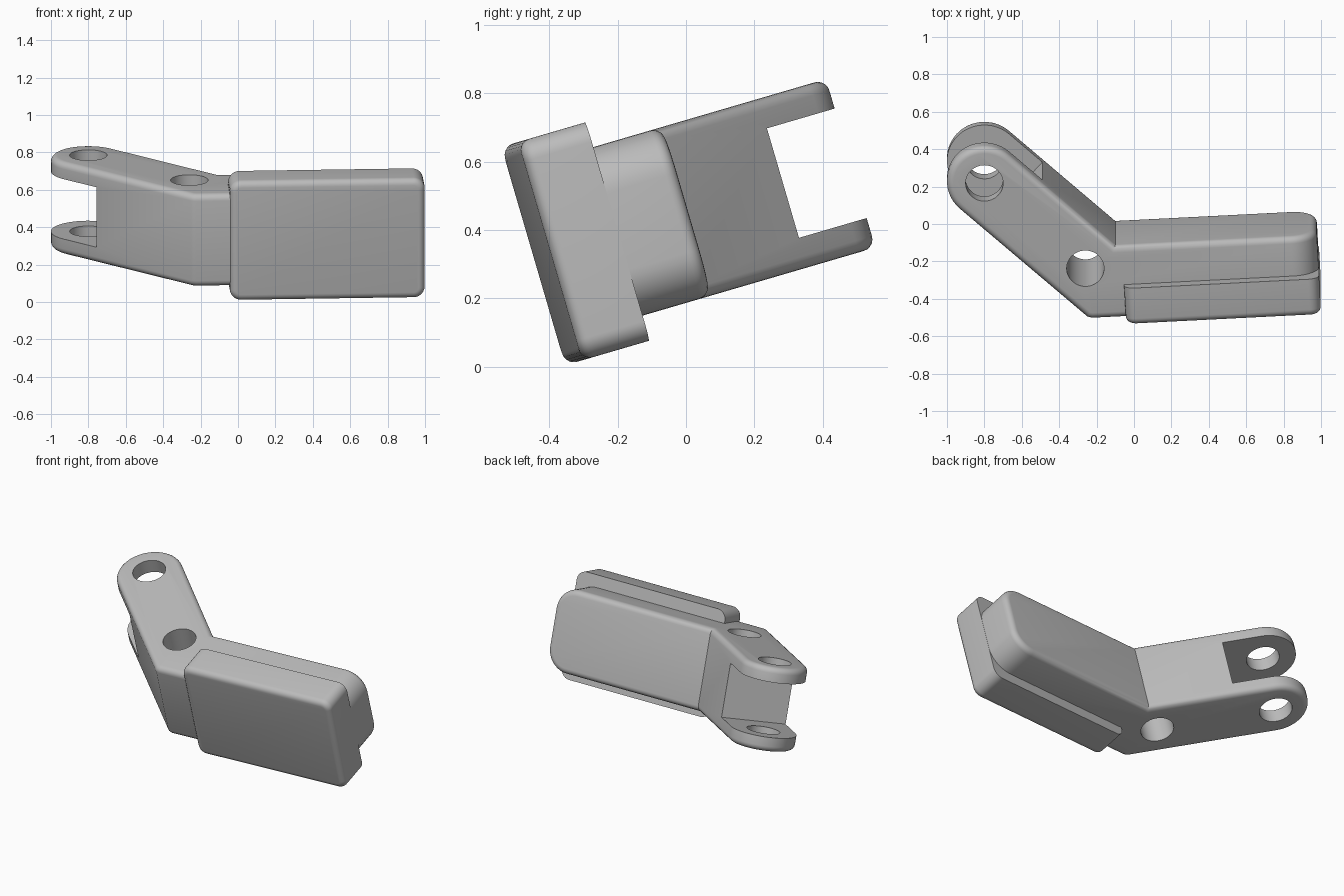
import bpy
import bmesh
from math import cos, sin, pi, radians
from mathutils import Matrix, Vector

cube = bpy.data.objects.get("Cube")
if cube:
    bpy.data.objects.remove(cube, do_unlink=True)

TILT = radians(16.3)      # whole part leans back about x
MID = 0.436               # mid-plane height along the tilted axis
ARM = radians(138.4)      # direction of the forked arm
LUG = Vector((-0.8, 0.43, 0))
RADIUS, HOLE = 0.2, 0.1
PLACE = Matrix.Rotation(TILT, 4, "X") @ Matrix.Translation((0, 0, MID))

grey = bpy.data.materials.new("plain grey")
grey.use_nodes = True
COLOUR = (0.5, 0.5, 0.5, 1)
grey.diffuse_color = COLOUR
grey.node_tree.nodes["Principled BSDF"].inputs["Base Color"].default_value = COLOUR


def finish(name, bm):
    bmesh.ops.recalc_face_normals(bm, faces=bm.faces)
    mesh = bpy.data.meshes.new(name)
    bm.to_mesh(mesh)
    bm.free()
    obj = bpy.data.objects.new(name, mesh)
    bpy.context.collection.objects.link(obj)
    obj.matrix_world = PLACE
    mesh.materials.append(grey)
    return obj


def round_edges(bm, edges, size, steps):
    bmesh.ops.bevel(bm, geom=edges, offset=size, segments=steps,
                    profile=0.5, affect="EDGES", clamp_overlap=True)


def rounded_prism(name, profile, half, corner, corner_rule, fillet, rim_rule):
    """Extrude a plan profile, round its end corners, then fillet the rim."""
    bm = bmesh.new()
    base = bm.faces.new([bm.verts.new((x, y, -half)) for x, y in profile])
    new = bmesh.ops.extrude_face_region(bm, geom=[base])["geom"]
    top = [v for v in new if isinstance(v, bmesh.types.BMVert)]
    bmesh.ops.translate(bm, verts=top, vec=(0, 0, 2 * half))
    bmesh.ops.recalc_face_normals(bm, faces=bm.faces)
    ends = []
    for e in bm.edges:
        d = e.verts[1].co - e.verts[0].co
        if abs(d.y) > 3 * abs(d.x) and abs(d.z) < 0.01 and corner_rule(e):
            ends.append(e)
    round_edges(bm, ends, corner, 10)
    bm.normal_update()
    rim = [e for e in bm.edges if e.calc_face_angle(0) > 0.9 and rim_rule(e)]
    round_edges(bm, rim, fillet, 5)
    return finish(name, bm)


def cut(target, bm):
    cutter = finish("cutter", bm)
    cutter.hide_render = True
    mod = target.modifiers.new("cut", "BOOLEAN")
    mod.operation, mod.solver, mod.object = "DIFFERENCE", "EXACT", cutter
    bpy.context.view_layer.objects.active = target
    bpy.ops.object.modifier_apply(modifier=mod.name)
    bpy.data.objects.remove(cutter, do_unlink=True)


# Angled body with a round-ended arm
outline = [(-0.225, -0.328), (0.998, -0.264), (0.976, 0.135), (-0.1, 0.078)]
STEPS = 24
for i in range(STEPS + 1):
    a = ARM - pi / 2 + pi * i / STEPS
    outline.append((LUG.x + RADIUS * cos(a), LUG.y + RADIUS * sin(a)))
outline.append((-0.25, -0.321))
body = rounded_prism("angled_body", outline, 0.257,
                     0.14, lambda e: min(v.co.x for v in e.verts) > 0.9,
                     0.035, lambda e: True)

# Pivot hole in the fork and bolt hole at the elbow
for x, y in ((LUG.x, LUG.y), (-0.26, -0.045)):
    bm = bmesh.new()
    bmesh.ops.create_cone(bm, cap_ends=True, segments=48, radius1=HOLE,
                          radius2=HOLE, depth=1,
                          matrix=Matrix.Translation((x, y, 0)))
    cut(body, bm)

# Slot between the two fork lugs, square to the arm
bm = bmesh.new()
bmesh.ops.create_cube(bm, size=1, matrix=Matrix.Translation(LUG)
                      @ Matrix.Rotation(ARM, 4, "Z")
                      @ Matrix.Translation((0.264, 0, 0))
                      @ Matrix.Diagonal((1, 1, 0.334, 1)))
cut(body, bm)

# Wider face plate on the front of the body
plate = rounded_prism("front_plate",
                      [(-0.042, -0.34), (1.0, -0.285), (0.989, -0.08), (-0.053, -0.135)],
                      0.333, 0.06, lambda e: True,
                      0.035, lambda e: max(v.co.y for v in e.verts) < -0.2)

# Smooth fillets, crisp edges
bpy.ops.object.select_all(action="DESELECT")
for obj in (body, plate):
    obj.select_set(True)
bpy.context.view_layer.objects.active = body
bpy.ops.object.shade_smooth_by_angle(angle=radians(30))
